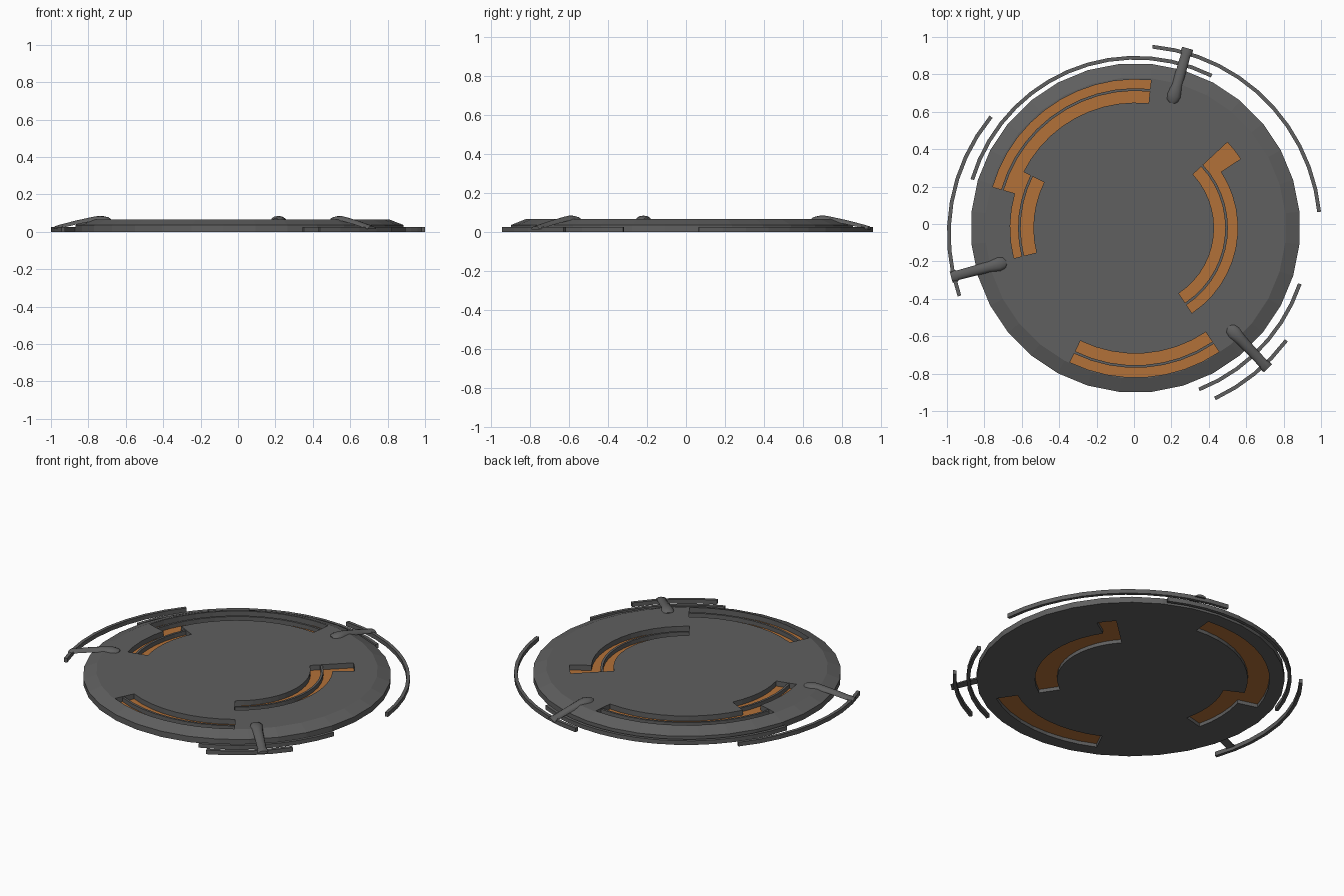
import bpy, bmesh
from math import cos, sin, pi, radians, ceil

if "Cube" in bpy.data.objects:
    bpy.data.objects.remove(bpy.data.objects["Cube"])


def material(name, color):
    m = bpy.data.materials.new(name)
    m.use_nodes = True
    m.diffuse_color = color
    m.node_tree.nodes["Principled BSDF"].inputs["Base Color"].default_value = color
    return m


GREY = material("dark grey", (0.115, 0.115, 0.115, 1))
ORANGE = material("burnt orange", (0.45, 0.165, 0.04, 1))
CENTRE = (0.008, -0.021)


def finish(bm, name, mat):
    bmesh.ops.recalc_face_normals(bm, faces=bm.faces)
    mesh = bpy.data.meshes.new(name)
    bm.to_mesh(mesh)
    bm.free()
    mesh.materials.append(mat)
    obj = bpy.data.objects.new(name, mesh)
    bpy.context.collection.objects.link(obj)
    return obj


def outline(arcs, centre=CENTRE, step=7.5):
    """Closed outline from arcs given as (radius, start, end) in degrees."""
    pts = []
    for r, a, b in arcs:
        n = max(2, ceil(abs(b - a) / step))
        for i in range(n + 1):
            t = radians(a + (b - a) * i / n)
            pts.append((centre[0] + r * cos(t), centre[1] + r * sin(t)))
    return pts


def prism(name, pts, z0, z1, mat):
    bm = bmesh.new()
    face = bm.faces.new([bm.verts.new((x, y, z0)) for x, y in pts])
    top = bmesh.ops.extrude_face_region(bm, geom=[face])["geom"]
    verts = [v for v in top if isinstance(v, bmesh.types.BMVert)]
    bmesh.ops.translate(bm, verts=verts, vec=(0, 0, z1 - z0))
    return finish(bm, name, mat)


def band(r0, r1, a, b):
    return [(r1, a, b), (r0, b, a)]


def loft(bm, rings):
    """Skin a list of equal vertex loops and cap both ends."""
    for lo, hi in zip(rings, rings[1:]):
        for i in range(len(lo)):
            j = (i + 1) % len(lo)
            bm.faces.new((lo[i], lo[j], hi[j], hi[i]))
    bm.faces.new(rings[0])
    bm.faces.new(rings[-1])


# Main disc: straight rim and a sloped upper edge
SIDES = 32
bm = bmesh.new()
loft(bm, [[bm.verts.new((CENTRE[0] + r * cos((i + 0.5) * 2 * pi / SIDES),
                         CENTRE[1] + r * sin((i + 0.5) * 2 * pi / SIDES), z))
           for i in range(SIDES)]
          for r, z in ((0.881, 0), (0.881, 0.036), (0.805, 0.066))])
disc = finish(bm, "disc", GREY)

# Slots through the disc, each with an orange floor
slots = {
    "back": [(0.794, 84, 164), (0.67, 164, 194), (0.546, 194, 153.5), (0.67, 153.5, 84)],
    "left": [(0.546, -56.5, 33.3), (0.672, 33.3, 43), (0.42, 43, -56.5)],
    "front": band(0.672, 0.799, 244, 304),
}
for name, arcs in slots.items():
    pts = outline(arcs)
    cutter = prism(name + "_slot_cutter", pts, -0.1, 0.2, GREY)
    cutter.hide_render = True
    cutter.hide_set(True)
    cut = disc.modifiers.new(name + "_slot", "BOOLEAN")
    cut.operation = "DIFFERENCE"
    cut.solver = "EXACT"
    cut.object = cutter
    prism(name + "_slot_floor", pts, 0.022, 0.034, ORANGE)

# Apply the cuts and drop the cutters
bpy.context.view_layer.update()
result = bpy.data.meshes.new_from_object(
    disc.evaluated_get(bpy.context.evaluated_depsgraph_get()))
disc.modifiers.clear()
disc.data = result
for name in slots:
    bpy.data.objects.remove(bpy.data.objects[name + "_slot_cutter"])

# Thin rails standing on the slot floors
for name, r, a, b in (("back_rail", 0.74, 84, 164), ("right_rail", 0.621, 153.5, 194),
                      ("left_rail", 0.487, -56.5, 43), ("front_rail", 0.741, 244, 304)):
    prism(name, outline(band(r - 0.007, r + 0.007, a, b)), 0.03, 0.06, GREY)

# Separate arcs around the disc
for name, r, a, b, centre in (
        ("back_arc", 0.92, 63.4, 163.5, CENTRE),
        ("left_outer_arc", 0.997, 5.8, 84.7, (0.008, -0.035)),
        ("right_outer_arc", 0.998, 140.5, 199.5, (-0.002, -0.055)),
        ("front_inner_arc", 0.938, -68.5, -18.8, CENTRE),
        ("front_outer_arc", 1.016, -65, -36.7, CENTRE)):
    prism(name, outline(band(r - 0.02, r, a, b), centre), 0, 0.026, GREY)

# Domed clips reaching from the disc down to the arcs:
# distance along, half width, underside height, dome height
stations = ((0, 0.012, 0.066, 0.006), (0.012, 0.03, 0.064, 0.014), (0.04, 0.038, 0.062, 0.022),
            (0.07, 0.034, 0.061, 0.023), (0.1, 0.029, 0.058, 0.021), (0.19, 0.027, 0.04, 0.02),
            (0.27, 0.026, 0.022, 0.018), (0.275, 0.032, 0.021, 0.018), (0.305, 0.03, 0.014, 0.016))
for name, start, angle in (("back_clip", 0.695, 73.8), ("right_clip", 0.715, 194.9),
                           ("front_clip", 0.727, -46.7)):
    c, s = cos(radians(angle)), sin(radians(angle))
    bm = bmesh.new()
    rings = []
    for d, w, z, h in stations:
        ring = []
        for k in range(7):
            t = pi * k / 6
            r, side = start + d, w * cos(t)
            ring.append(bm.verts.new((CENTRE[0] + r * c - side * s,
                                      CENTRE[1] + r * s + side * c, z + h * sin(t))))
        rings.append(ring)
    loft(bm, rings)
    clip = finish(bm, name, GREY)
    clip.data.shade_smooth()
    clip.data.set_sharp_from_angle(angle=radians(35))
